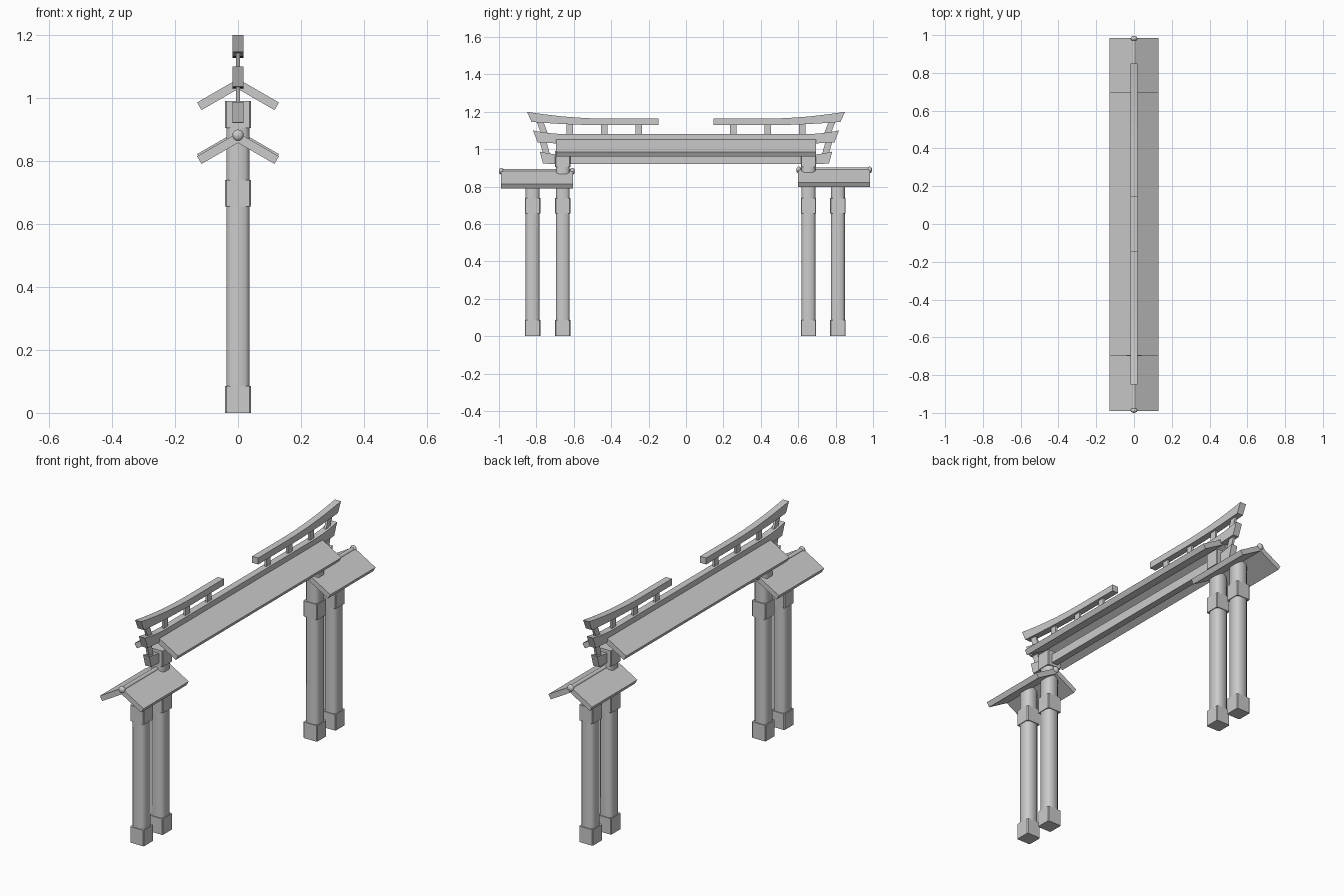
import bpy, bmesh, math
from mathutils import Vector

if "Cube" in bpy.data.objects:
    bpy.data.objects.remove(bpy.data.objects["Cube"])


def prism(name, pts, axis, lo, hi, bevel=0.0):
    """Extrude a closed 2D profile along an axis between lo and hi."""
    place = {'x': lambda p, d: (d, p[0], p[1]),
             'y': lambda p, d: (p[0], d, p[1]),
             'z': lambda p, d: (p[0], p[1], d)}[axis]
    bm = bmesh.new()
    a = [bm.verts.new(place(p, lo)) for p in pts]
    b = [bm.verts.new(place(p, hi)) for p in pts]
    n = len(pts)
    bm.faces.new(a)
    bm.faces.new(b[::-1])
    for i in range(n):
        j = (i + 1) % n
        bm.faces.new((a[i], b[i], b[j], a[j]))
    bmesh.ops.recalc_face_normals(bm, faces=bm.faces)
    mesh = bpy.data.meshes.new(name)
    bm.to_mesh(mesh)
    bm.free()
    ob = bpy.data.objects.new(name, mesh)
    bpy.context.collection.objects.link(ob)
    if bevel:
        m = ob.modifiers.new("bevel", 'BEVEL')
        m.width, m.segments = bevel, 1
    return ob


def smooth(ob, angle):
    bpy.ops.object.select_all(action='DESELECT')
    ob.select_set(True)
    bpy.context.view_layer.objects.active = ob
    bpy.ops.object.shade_smooth_by_angle(angle=math.radians(angle))


def chamfered(cy, r, c):
    """Square of half width r with corners cut by c, centred on y = cy."""
    return [(sx, cy + sy) for sx, sy in
            ((r, -r + c), (r, r - c), (r - c, r), (-r + c, r),
             (-r, r - c), (-r, -r + c), (-r + c, -r), (r - c, -r))]


def post(name, cy, top, crown):
    shaft = prism(name, chamfered(cy, 0.037, 0.014), 'z', 0.005, top)
    smooth(shaft, 60)
    bands = [("foot", 0.0, 0.086), ("collar", 0.655, 0.739)]
    if crown:
        bands.append(("crown", 0.905, 0.99))
    for part, lo, hi in bands:
        prism(f"{name}_{part}", chamfered(cy, 0.041, 0.004), 'z', lo, hi)


def roof(name, ridge, y0, y1):
    """Two sloped slabs meeting at the ridge."""
    w, drop, t = 0.13, 0.075, 0.028
    a = math.atan2(drop, w)
    ex, ez = w - t * math.sin(a), ridge - drop - t * math.cos(a)
    low = ridge - t / math.cos(a)
    prism(name, [(0, ridge), (w, ridge - drop), (ex, ez), (0, low),
                 (-ex, ez), (-w, ridge - drop)], 'y', y0, y1)


def ridge_pole(name, z, y0, y1):
    ring = [(0.012 * math.cos(i * math.tau / 12), z + 0.012 * math.sin(i * math.tau / 12))
            for i in range(12)]
    smooth(prism(name, ring, 'y', y0, y1), 40)
    for tag, y in (("a", y0), ("b", y1)):
        bpy.ops.mesh.primitive_uv_sphere_add(segments=12, ring_count=8, radius=0.018,
                                             location=(0, y, z))
        ball = bpy.context.object
        ball.name = f"{name}_cap_{tag}"
        ball.scale.y = 0.75
        smooth(ball, 60)


def curved_half(start, flat, end, slant, bottom, top, lift_b, lift_t, steps=6):
    """Lower and upper edges of a beam whose end sweeps upwards."""
    def edge(z, lift, stop):
        pts = [(start, z)]
        for i in range(steps + 1):
            u = i / steps
            pts.append((flat + (stop - flat) * u, z + lift * u * u))
        return pts
    return edge(bottom, lift_b, end - slant), edge(top, lift_t, end)


def full_beam(name, flat, end, slant, bottom, top, lift_b, lift_t):
    lo, hi = curved_half(0, flat, end, slant, bottom, top, lift_b, lift_t)
    right = lo[1:] + hi[:0:-1]
    left = [(-y, z) for y, z in right[::-1]]
    prism(name, right + left, 'x', -0.018, 0.018)


# Paired posts, the inner one taller and carrying a crown block
for side, inner, outer, top in (("left", -0.659, -0.82, 0.86), ("right", 0.655, 0.812, 0.865)):
    post(f"{side}_inner_post", inner, 0.985, True)
    post(f"{side}_outer_post", outer, top, False)

# Small side roofs and their ridge poles
for side, ridge, y0, y1 in (("left", 0.89, -0.99, -0.605), ("right", 0.897, 0.6, 0.985)):
    roof(f"{side}_roof", ridge, y0, y1)
    ridge_pole(f"{side}_ridge_pole", ridge - 0.008, y0 + 0.003, y1 - 0.003)

# Central roof
roof("main_roof", 1.061, -0.695, 0.695)

# Horizontal beams with upswept ends
full_beam("lower_beam", 0.62, 0.782, 0.018, 0.92, 0.968, 0.003, 0.019)
full_beam("middle_beam", 0.62, 0.818, 0.025, 1.03, 1.08, 0.006, 0.02)
for s, side in ((-1, "left"), (1, "right")):
    lo, hi = curved_half(0.146, 0.4, 0.85, 0.024, 1.128, 1.163, 0.018, 0.037, 10)
    prism(f"{side}_top_beam", [(s * y, z) for y, z in lo + hi[::-1]], 'x', -0.018, 0.018)

    # Upright and slanted struts between the beams
    for i, y in enumerate((0.252, 0.437, 0.622)):
        prism(f"{side}_strut_{i}", [(s * (y - 0.018), 1.07), (s * (y + 0.018), 1.07),
                                    (s * (y + 0.018), 1.14), (s * (y - 0.018), 1.14)],
              'x', -0.006, 0.006)
    for tag, yb, zb, yt, zt in (("upper", 0.755, 1.08, 0.782, 1.15),
                                ("lower", 0.745, 0.97, 0.765, 1.045)):
        prism(f"{side}_{tag}_end_strut",
              [(s * (yb - 0.018), zb), (s * (yb + 0.018), zb),
               (s * (yt + 0.018), zt), (s * (yt - 0.018), zt)], 'x', -0.006, 0.006)
